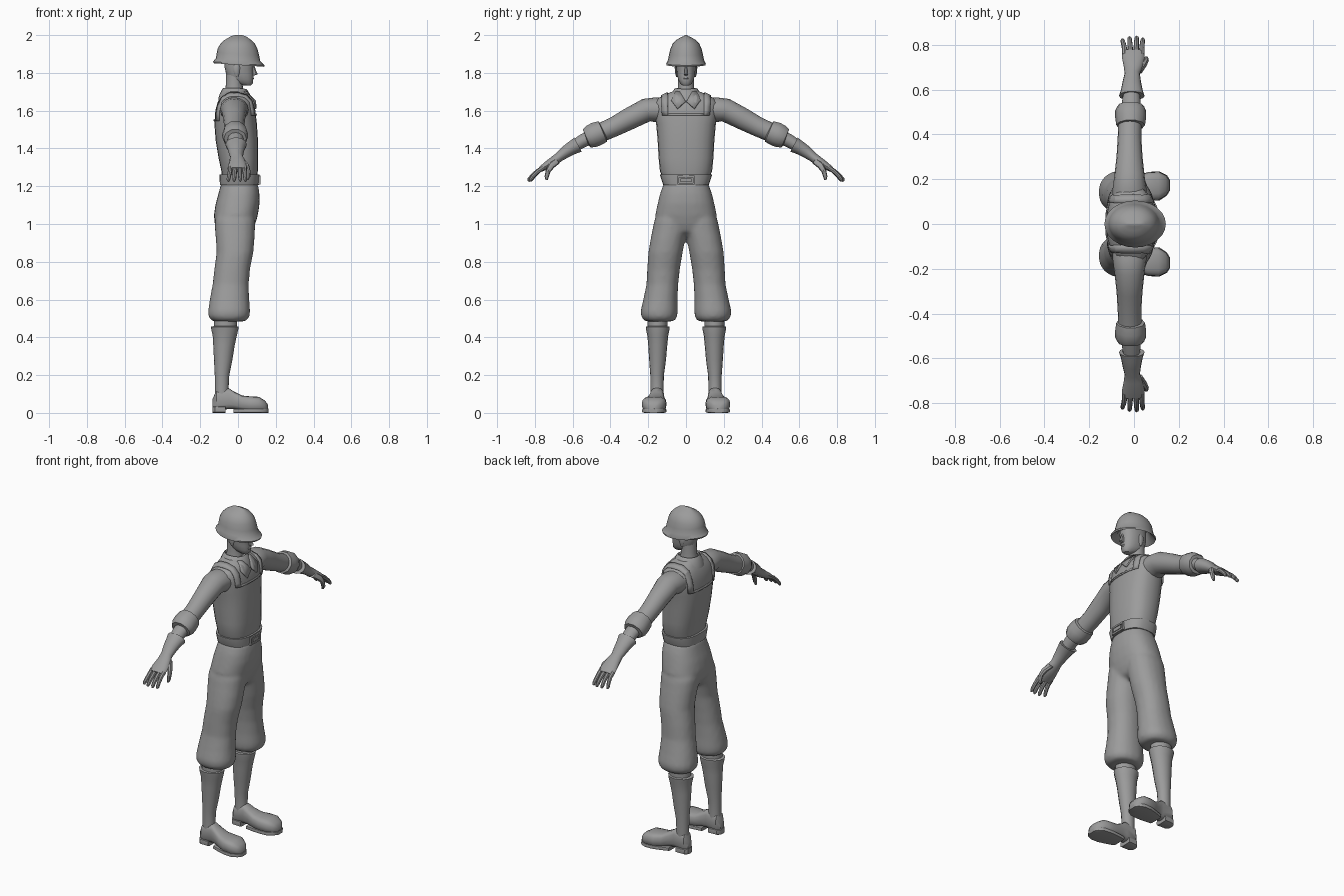
import bpy, bmesh, math
from mathutils import Vector


def finish(name, verts, faces, mirror):
    me = bpy.data.meshes.new(name)
    me.from_pydata(verts, [], faces)
    bm = bmesh.new()
    bm.from_mesh(me)
    bmesh.ops.recalc_face_normals(bm, faces=bm.faces)
    bm.to_mesh(me)
    bm.free()
    ob = bpy.data.objects.new(name, me)
    bpy.context.collection.objects.link(ob)
    if mirror:
        m = ob.modifiers.new("mirror", 'MIRROR')
        m.use_axis = (False, True, False)
        m.use_mirror_merge = False
    return ob


def skin(name, rings, mirror):
    n = len(rings[0])
    faces = [(r * n + i, r * n + (i + 1) % n, (r + 1) * n + (i + 1) % n, (r + 1) * n + i)
             for r in range(len(rings) - 1) for i in range(n)]
    last = (len(rings) - 1) * n
    faces += [tuple(range(n)), tuple(range(last, last + n))]
    return finish(name, [v for r in rings for v in r], faces, mirror)


def oval(n, p):
    out = []
    for i in range(n):
        a = 2 * math.pi * i / n
        out.append([math.copysign(abs(v) ** p, v) for v in (math.cos(a), math.sin(a))])
    return out


def stack(name, rows, n=18, p=1.0, mirror=False, along='z'):
    """Rows: position, min/max of first axis, then half width or min/max in y."""
    rings = []
    for t, a0, a1, *b in rows:
        b0, b1 = b if len(b) == 2 else (-b[0], b[0])
        ring = []
        for c, s in oval(n, p):
            a = (a0 + a1) / 2 + c * (a1 - a0) / 2
            y = (b0 + b1) / 2 + s * (b1 - b0) / 2
            ring.append((a, y, t) if along == 'z' else (t, y, a))
        rings.append(ring)
    return skin(name, rings, mirror)


def limb(name, rows, n=12):
    """Rows: x, y, z, radius in x, radius across."""
    pts = [Vector(r[:3]) for r in rows]
    rings = []
    for i, r in enumerate(rows):
        t = pts[min(i + 1, len(pts) - 1)] - pts[max(i - 1, 0)]
        t.x = 0
        nrm = t.normalized().cross(Vector((1, 0, 0)))
        rings.append([pts[i] + Vector((c * r[3], 0, 0)) + nrm * (s * r[4]) for c, s in oval(n, 1)])
    return skin(name, rings, True)


def wrap_cloth(name, path, y0, y1, target, cols=2, mirror=True, thick=.012):
    """Strip of cloth laid onto the torso; path is (x, z) points."""
    w = cols + 1
    verts = [(x, y0 + (y1 - y0) * j / cols, z) for x, z in path for j in range(w)]
    faces = [(i * w + j, i * w + j + 1, (i + 1) * w + j + 1, (i + 1) * w + j)
             for i in range(len(path) - 1) for j in range(cols)]
    ob = finish(name, verts, faces, mirror)
    s = ob.modifiers.new("wrap", 'SHRINKWRAP')
    s.target = target
    s.wrap_mode = 'ABOVE_SURFACE'
    s.offset = .002
    so = ob.modifiers.new("thickness", 'SOLIDIFY')
    so.thickness, so.offset = thick, 0


# Helmet with ridge and brim, brim dipping to the front
helmet = stack("helmet", [
    (1.90, -.08, .08, .06), (1.862, -.10, .10, .085), (1.842, -.128, .138, .104),
    (1.85, -.132, .142, .105), (1.87, -.117, .118, .095), (1.90, -.112, .112, .089),
    (1.93, -.107, .102, .082), (1.955, -.092, .089, .07), (1.973, -.073, .071, .053),
    (1.987, -.05, .052, .03), (1.995, -.034, .038, .012), (2.0, -.016, .02, .004)], 24)
for v in helmet.data.vertices:
    if v.co.z < 1.9:
        v.co.z -= .07 * v.co.x

# Head, nose, ears, neck
stack("head", [
    (1.733, .03, .068, .018), (1.745, -.01, .079, .032), (1.765, -.045, .08, .042),
    (1.79, -.062, .082, .048), (1.825, -.07, .08, .051), (1.85, -.072, .088, .054),
    (1.90, -.07, .08, .05)], 18, .85)
stack("nose", [(1.787, .07, .088, .008), (1.793, .07, .105, .012),
               (1.81, .07, .097, .009), (1.84, .07, .086, .006)], 6)
stack("lips", [(1.764, .07, .08, .012), (1.77, .07, .085, .014), (1.778, .07, .08, .012)], 8)
stack("ear", [(1.778, -.012, .0, .046, .052), (1.80, -.022, .008, .046, .058),
              (1.83, -.026, .01, .046, .06), (1.845, -.018, .004, .046, .055)], 8, mirror=True)
stack("neck", [(1.64, -.085, .05, .06), (1.69, -.07, .03, .048), (1.74, -.064, .024, .042),
               (1.80, -.064, .03, .042)])

# Torso, collar with pointed lapels
torso = stack("torso", [
    (1.20, -.082, .095, .112), (1.25, -.085, .10, .126), (1.28, -.088, .105, .138),
    (1.35, -.103, .106, .145), (1.44, -.118, .106, .15), (1.53, -.125, .10, .158),
    (1.60, -.12, .092, .172), (1.645, -.108, .083, .172), (1.67, -.095, .07, .14),
    (1.69, -.082, .055, .10), (1.71, -.07, .03, .05)], 24, .8)
collar = stack("collar", [(1.66, -.105, .075, .09), (1.68, -.10, .072, .085), (1.715, -.083, .05, .062),
                          (1.72, -.078, .042, .055), (1.70, -.07, .03, .05)], 20)
for v in collar.data.vertices:
    v.co.z -= .12 * max(v.co.x, 0)
lapel = finish("lapel", [(.04, .055, 1.705), (.08, .076, 1.66), (.099, .046, 1.613),
                         (.095, .004, 1.652), (.05, .032, 1.70)],
               [(0, 1, 2), (0, 2, 3), (0, 3, 4)], True)
lapel.modifiers.new("thickness", 'SOLIDIFY').thickness = .01

# Overall bib seams and shoulder straps
wrap_cloth("bib_seam", [(.11, 1.576), (.11, 1.586)], -.10, .10, torso, 8, False, .006)
wrap_cloth("back_seam", [(-.14, 1.545), (-.14, 1.555)], -.10, .10, torso, 8, False, .006)
wrap_cloth("shoulder_strap", [(.11, 1.576), (.105, 1.60), (.10, 1.625), (.085, 1.66), (.05, 1.69),
                              (.0, 1.70), (-.05, 1.70), (-.1, 1.68), (-.125, 1.63), (-.14, 1.59),
                              (-.14, 1.545)], .10, .142, torso, 2, True, .012)

# Belt and framed buckle
stack("belt", [(1.207, -.075, .085, .10), (1.207, -.096, .110, .121), (1.258, -.098, .113, .138),
               (1.262, -.098, .113, .138), (1.262, -.075, .085, .10)], 24, .77)
for nm, y, z, hy, hz in [("buckle_top", 0, 1.251, .046, .005), ("buckle_bottom", 0, 1.213, .046, .005),
                         ("buckle_side", .041, 1.232, .005, .019), ("buckle_side", -.041, 1.232, .005, .019),
                         ("buckle_plate", 0, 1.232, .03, .01)]:
    bpy.ops.mesh.primitive_cube_add(size=2, location=(.111, y, z))
    ob = bpy.context.object
    ob.name, ob.scale = nm, (.009, hy, hz)

# Trousers: hips and gathered legs, fused into one smooth piece
hips = stack("trousers", [
    (.935, -.05, .035, .04), (.96, -.10, .075, .10), (1.0, -.124, .092, .155),
    (1.05, -.128, .106, .163), (1.11, -.118, .115, .15), (1.16, -.104, .114, .138),
    (1.215, -.09, .106, .118)], 24, .85)
leg = stack("trouser_leg", [
    (.484, -.126, .032, .073, .207), (.49, -.142, .047, .058, .224), (.51, -.158, .062, .046, .239),
    (.54, -.159, .065, .043, .241), (.60, -.15, .06, .044, .227), (.68, -.135, .057, .041, .21),
    (.76, -.126, .064, .032, .206), (.85, -.114, .082, .017, .20), (.92, -.118, .088, .003, .188),
    (.96, -.122, .09, -.01, .18), (1.02, -.122, .092, -.01, .168), (1.08, -.10, .08, .01, .14)],
    18, .92, True)
bpy.ops.object.select_all(action='DESELECT')
leg.select_set(True)
bpy.context.view_layer.objects.active = leg
bpy.ops.object.convert(target='MESH')
hips.select_set(True)
bpy.context.view_layer.objects.active = hips
bpy.ops.object.join()
r = hips.modifiers.new("fuse", 'REMESH')
r.mode, r.voxel_size, r.use_smooth_shade = 'VOXEL', .01, True
s = hips.modifiers.new("soften", 'SMOOTH')
s.factor, s.iterations = .5, 10

# Socks with folded band
stack("sock", [
    (.08, -.122, -.045, .118, .188), (.13, -.122, -.05, .119, .188), (.20, -.123, -.046, .117, .189),
    (.28, -.127, -.03, .106, .195), (.36, -.131, -.017, .099, .20), (.41, -.134, -.006, .094, .205),
    (.44, -.141, .001, .088, .211), (.456, -.144, .003, .087, .213),
    (.459, -.128, -.005, .098, .203), (.52, -.128, -.005, .098, .203)], 16, 1, True)

# Shoes: upper, heel, sole
stack("shoe", [
    (-.134, .02, .075, .138, .172), (-.115, .015, .118, .118, .19), (-.05, .02, .132, .116, .191),
    (-.02, .02, .112, .114, .198), (.02, .012, .092, .108, .215), (.06, .006, .088, .103, .231),
    (.11, .006, .085, .106, .234), (.142, .006, .066, .126, .218), (.158, .008, .045, .15, .195)],
    16, .66, True, 'x')
stack("heel", [(-.136, 0, .034, .136, .174), (-.122, 0, .034, .118, .191), (-.065, 0, .034, .115, .193)],
      12, .35, True, 'x')
stack("sole", [(-.025, 0, .022, .112, .202), (.03, 0, .022, .104, .222), (.07, 0, .022, .102, .233),
               (.115, 0, .022, .106, .234), (.147, 0, .022, .127, .218), (.161, 0, .022, .15, .196)],
      12, .35, True, 'x')

# Sleeves, rolled cuffs and forearms
limb("sleeve", [(-.02, .10, 1.60, .075, .06), (-.02, .16, 1.605, .075, .066), (-.02, .21, 1.603, .068, .062),
                (-.02, .30, 1.557, .058, .058), (-.02, .38, 1.515, .053, .052), (-.018, .46, 1.48, .052, .05)], 16)
limb("sleeve_cuff", [(-.015, .437, 1.492, .052, .048), (-.015, .441, 1.49, .064, .062),
                     (-.015, .475, 1.476, .069, .067), (-.015, .505, 1.462, .069, .064),
                     (-.015, .525, 1.453, .06, .054), (-.015, .528, 1.452, .045, .04)], 10)
limb("forearm", [(-.013, .50, 1.463, .044, .038), (-.012, .55, 1.438, .041, .035),
                 (-.01, .63, 1.388, .032, .028)])

# Gloves: flared gauntlet, palm, fingers, thumb
limb("glove", [(-.01, .572, 1.42, .057, .043), (-.01, .60, 1.405, .048, .038),
               (-.01, .63, 1.386, .042, .034), (-.008, .67, 1.356, .034, .026), (-.003, .70, 1.333, .042, .026),
               (-.003, .74, 1.308, .05, .021), (-.004, .772, 1.288, .05, .014)], 14)
for nm, x, sx, d in [("little_finger", -.042, -.051, -.012), ("ring_finger", -.017, -.02, -.002),
                     ("middle_finger", .01, .012, 0), ("index_finger", .035, .039, -.008)]:
    limb(nm, [(x, .755, 1.298, .0125, .012), (x, .785 + d * .3, 1.28, .012, .012),
              ((x + sx) / 2, .812 + d * .7, 1.257, .011, .011),
              (sx, .83 + d, 1.236, .01, .01), (sx, .836 + d, 1.226, .005, .005)], 8)
limb("thumb", [(.022, .68, 1.335, .016, .018), (.043, .712, 1.31, .016, .018), (.054, .73, 1.28, .012, .013),
               (.054, .738, 1.25, .011, .011), (.05, .738, 1.234, .006, .006)], 8)

# Dark grey finish, smooth shading with sharp creases
grey = bpy.data.materials.new("dark_grey")
grey.diffuse_color = (.33, .33, .33, 1)
for ob in bpy.context.collection.objects:
    ob.data.materials.append(grey)
bpy.ops.object.select_all(action='SELECT')
bpy.context.view_layer.objects.active = helmet
bpy.ops.object.shade_smooth_by_angle(angle=math.radians(40))
